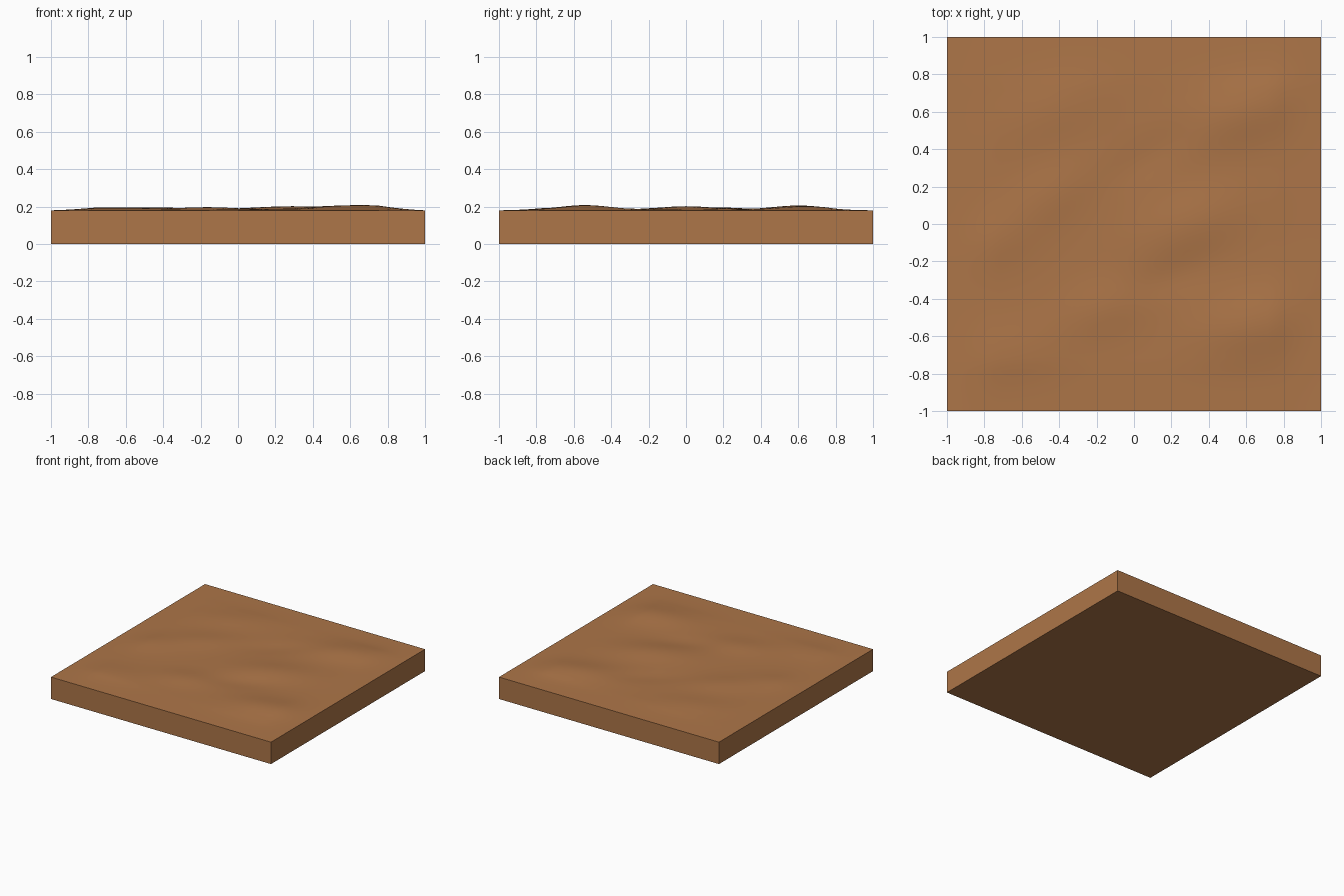
import bpy, bmesh, math

if "Cube" in bpy.data.objects:
    bpy.data.objects.remove(bpy.data.objects["Cube"])

# Soft mounds and hollows of the surface: x, y, height, long radius, short radius, angle
BUMPS = [
    (0.65, -0.54, 0.024, 0.32, 0.18, 0.2),
    (0.30, 0.00, 0.018, 0.32, 0.17, 0.4),
    (0.58, 0.60, 0.022, 0.34, 0.17, 0.3),
    (-0.45, 0.15, 0.012, 0.28, 0.15, 0.6),
    (-0.75, -0.10, 0.010, 0.22, 0.15, 0.3),
    (-0.15, -0.45, 0.013, 0.24, 0.14, 0.3),
    (-0.45, 0.60, 0.011, 0.30, 0.17, 0.4),
    (-0.65, -0.70, 0.010, 0.28, 0.17, 0.2),
    (0.10, 0.38, -0.006, 0.30, 0.10, 0.6),
    (0.20, -0.28, -0.006, 0.25, 0.10, 0.4),
]
RIM = 0.18
N = 56


def height(x, y):
    h = 0.004
    for bx, by, a, rl, rs, t in BUMPS:
        dx, dy = x - bx, y - by
        u = dx * math.cos(t) + dy * math.sin(t)
        v = dy * math.cos(t) - dx * math.sin(t)
        h += a * math.exp(-(u / rl) ** 2 - (v / rs) ** 2)
    # fade to a level rim so that tiles join up
    fade = min(1, (1 - abs(x)) / 0.25) * min(1, (1 - abs(y)) / 0.25)
    return RIM + h * max(0, fade)


# Ground slab: bumpy top, straight sides with a mid seam, flat base
bm = bmesh.new()
bmesh.ops.create_grid(bm, x_segments=N, y_segments=N, size=1)
for v in bm.verts:
    v.co.z = height(v.co.x, v.co.y)
rim = [e for e in bm.edges if e.is_boundary]
for z in (0.09, 0.0):
    ext = bmesh.ops.extrude_edge_only(bm, edges=rim)["geom"]
    for g in ext:
        if isinstance(g, bmesh.types.BMVert):
            g.co.z = z
    rim = [g for g in ext if isinstance(g, bmesh.types.BMEdge)]
bmesh.ops.contextual_create(bm, geom=rim)
bmesh.ops.recalc_face_normals(bm, faces=bm.faces)

mesh = bpy.data.meshes.new("ground_tile")
bm.to_mesh(mesh)
bm.free()
tile = bpy.data.objects.new("ground_tile", mesh)
bpy.context.collection.objects.link(tile)

# Brown earth
earth = bpy.data.materials.new("earth")
earth.diffuse_color = (0.42, 0.18, 0.065, 1)
earth.use_nodes = True
earth.node_tree.nodes["Principled BSDF"].inputs["Base Color"].default_value = earth.diffuse_color
mesh.materials.append(earth)

bpy.context.view_layer.objects.active = tile
tile.select_set(True)
bpy.ops.object.shade_smooth_by_angle(angle=math.radians(40))
